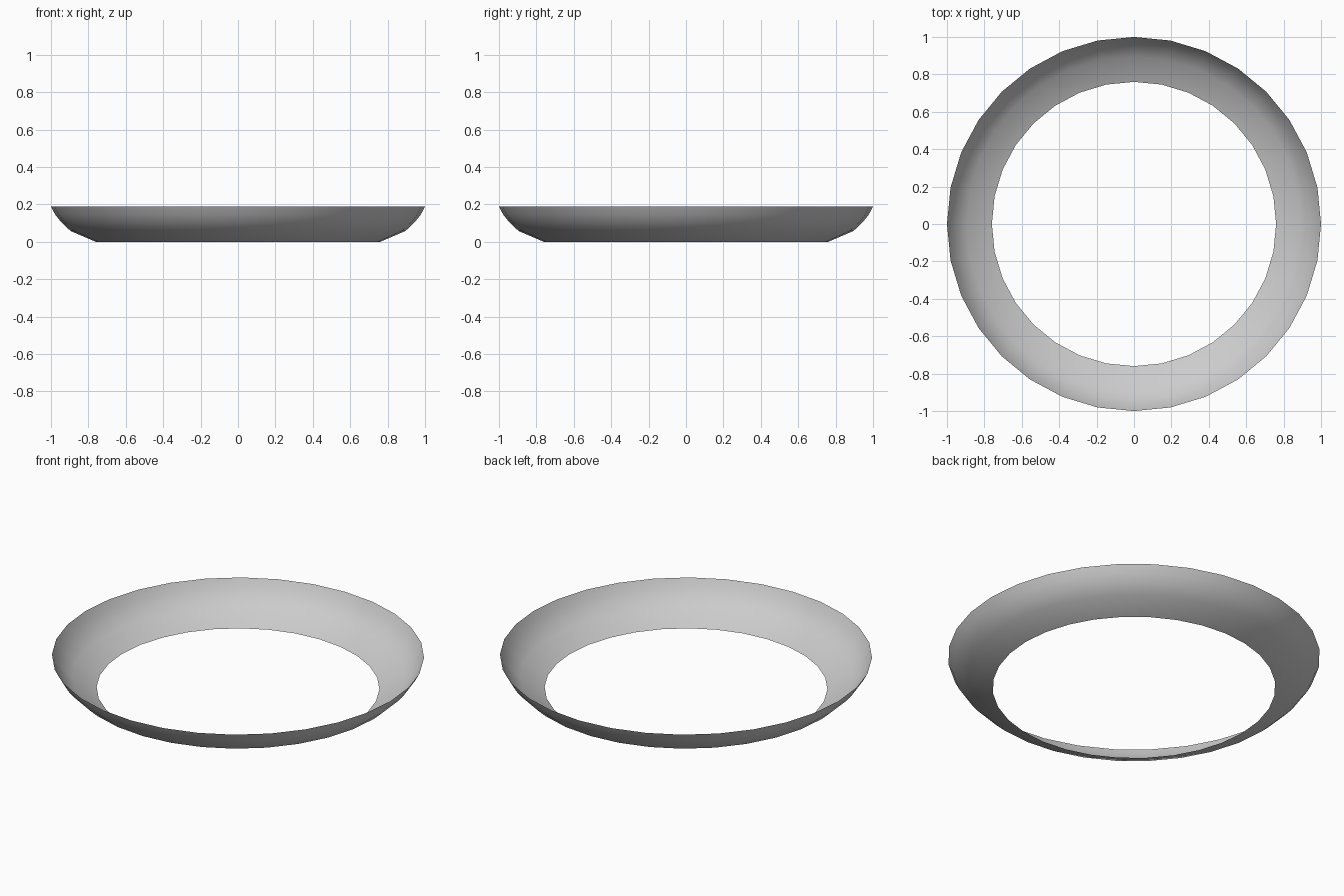
import bpy, bmesh, math

if "Cube" in bpy.data.objects:
    bpy.data.objects.remove(bpy.data.objects["Cube"])

SIDES = 32
# Dish wall profile: (radius, height), from the open base to the rim
PROFILE = [(0.76, 0.0), (0.895, 0.058), (0.945, 0.105), (0.977, 0.145), (1.0, 0.19)]

# Open ring wall, a single lathed sheet
bm = bmesh.new()
rings = []
for r, z in PROFILE:
    rings.append([bm.verts.new((r * math.cos(2 * math.pi * i / SIDES),
                                r * math.sin(2 * math.pi * i / SIDES), z))
                  for i in range(SIDES)])
for low, high in zip(rings, rings[1:]):
    for i in range(SIDES):
        j = (i + 1) % SIDES
        face = bm.faces.new((low[i], low[j], high[j], high[i]))
        face.smooth = True

mesh = bpy.data.meshes.new("dish_ring")
bm.to_mesh(mesh)
bm.free()
ring = bpy.data.objects.new("dish_ring", mesh)
bpy.context.collection.objects.link(ring)
